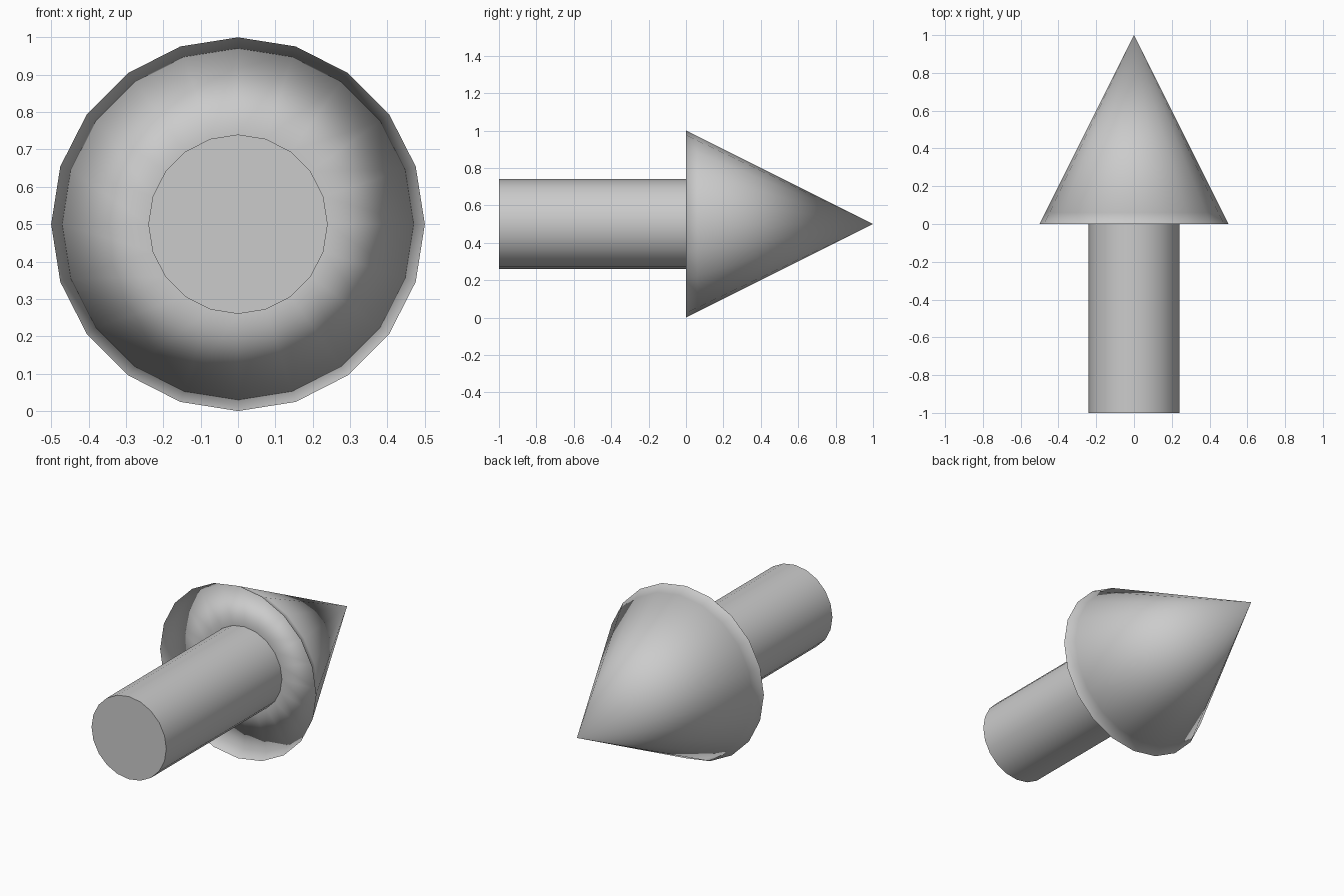
import bpy
import bmesh
from math import sin, cos, tau

SIDES = 20
CENTRE_Z = 0.5

cube = bpy.data.objects.get("Cube")
if cube:
    bpy.data.objects.remove(cube, do_unlink=True)

grey = bpy.data.materials.new("plain_grey")
grey.use_nodes = True
colour = (0.6, 0.6, 0.6, 1)
grey.diffuse_color = colour
grey.node_tree.nodes["Principled BSDF"].inputs["Base Color"].default_value = colour


def ring(bm, radius, y):
    """Circle of vertices around the long axis."""
    return [bm.verts.new((radius * sin(tau * i / SIDES), y,
                          CENTRE_Z + radius * cos(tau * i / SIDES)))
            for i in range(SIDES)]


def bridge(bm, a, b):
    """Band of quads from the front ring a to the rear ring b."""
    for i in range(SIDES):
        j = (i + 1) % SIDES
        bm.faces.new((a[i], a[j], b[j], b[i]))


def finish(bm, name):
    mesh = bpy.data.meshes.new(name)
    bm.to_mesh(mesh)
    bm.free()
    mesh.materials.append(grey)
    obj = bpy.data.objects.new(name, mesh)
    bpy.context.collection.objects.link(obj)
    return obj


# Arrow head: thin cone skirt with a base plate set slightly inside it
bm = bmesh.new()
rim = ring(bm, 0.5, 0)
seat = ring(bm, 0.47, 0.06)
collar = ring(bm, 0.24, 0.06)
tip = bm.verts.new((0, 1, CENTRE_Z))
bridge(bm, rim, seat)
bridge(bm, collar, seat)
for i in range(SIDES):
    bm.faces.new((seat[i], seat[(i + 1) % SIDES], tip))
for face in bm.faces:
    face.smooth = True
finish(bm, "arrow_head")

# Shaft: smooth sides with a flat, sharp-edged end cap
bm = bmesh.new()
end = ring(bm, 0.24, -1)
root = ring(bm, 0.24, 0.06)
bridge(bm, end, root)
for face in bm.faces:
    face.smooth = True
cap = bm.faces.new(list(reversed(end)))
for edge in cap.edges:
    edge.smooth = False
bmesh.ops.recalc_face_normals(bm, faces=bm.faces)
finish(bm, "arrow_shaft")
